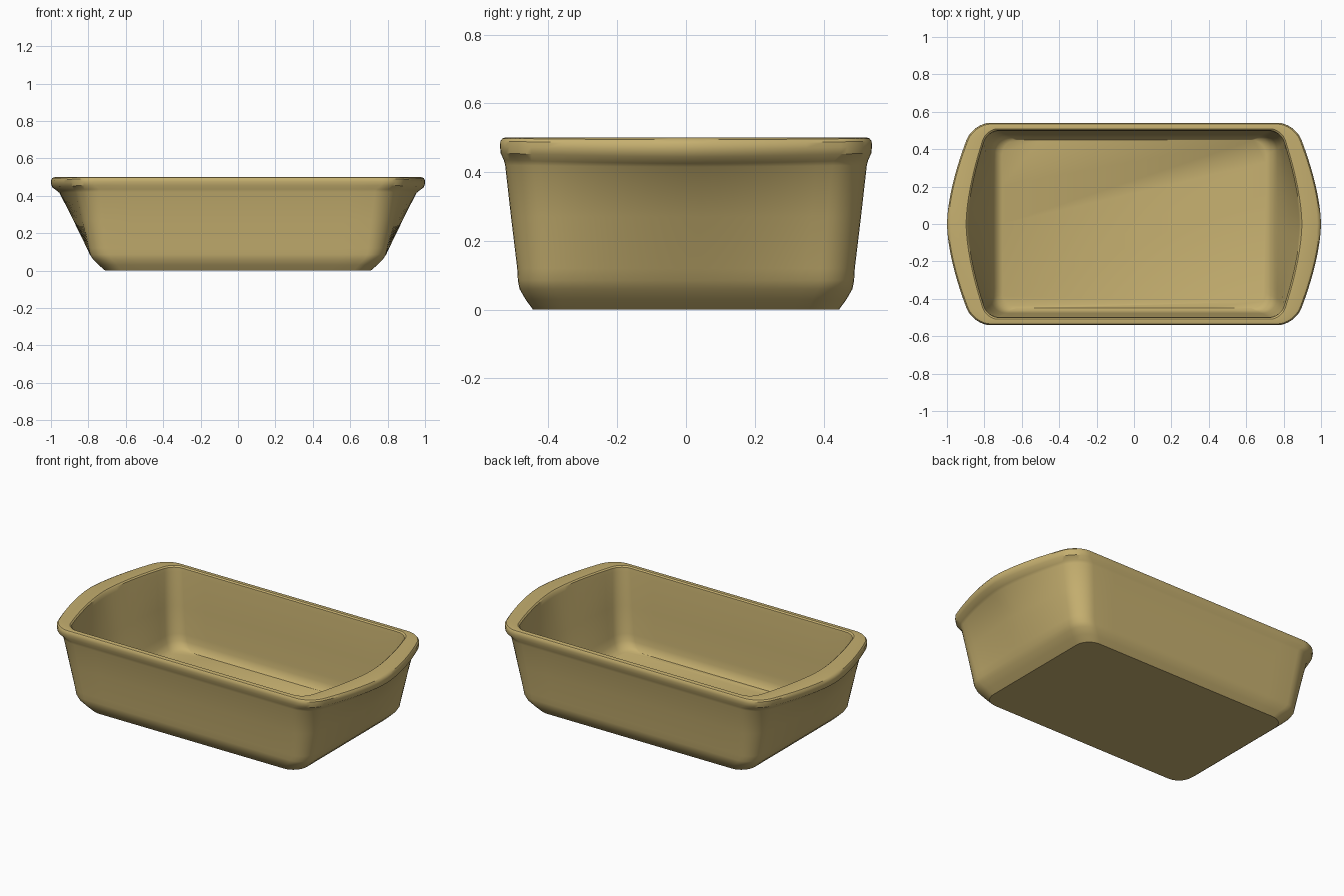
import bpy, bmesh, math

if "Cube" in bpy.data.objects:
    bpy.data.objects.remove(bpy.data.objects["Cube"])


def ring(z, hx, hy, r, bulge, dip=0.0):
    """Rounded rectangle whose short ends bow outward by `bulge`."""
    pts = []
    # right end, going up in y
    n = 18
    for i in range(n):
        pts.append((hx, -(hy - r) + 2 * (hy - r) * i / n))
    for i in range(8):
        a = math.pi / 2 * i / 8
        pts.append((hx - r + r * math.cos(a), hy - r + r * math.sin(a)))
    # half of the long side
    for i in range(10):
        pts.append((hx - r - 2 * (hx - r) * i / 10, hy))
    # remaining back left corner, then the half turn repeated
    for i in range(8):
        a = math.pi / 2 * (1 + i / 8)
        pts.append((-hx + r + r * math.cos(a), hy - r + r * math.sin(a)))
    for i in range(n):
        pts.append((-hx, (hy - r) - 2 * (hy - r) * i / n))
    for i in range(8):
        a = math.pi * (1 + i / 16)
        pts.append((-hx + r + r * math.cos(a), -hy + r + r * math.sin(a)))
    for i in range(10):
        pts.append((-hx + r + 2 * (hx - r) * i / 10, -hy))
    for i in range(8):
        a = math.pi * (1.5 + i / 16)
        pts.append((hx - r + r * math.cos(a), -hy + r + r * math.sin(a)))
    out = []
    for x, y in pts:
        k = max(0.0, 1 - (abs(y) / hy) ** 1.65)
        out.append((x + math.copysign(bulge * k, x), y, z - dip * k))
    return out


# z, half x, half y, corner radius, end bulge, dip at the ends
PROFILE = [
    # outside: foot, wall, rim
    (0.00, 0.710, 0.445, 0.09, 0.000, 0),
    (0.03, 0.745, 0.467, 0.10, 0.000, 0),
    (0.06, 0.775, 0.484, 0.10, 0.000, 0),
    (0.085, 0.790, 0.489, 0.10, 0.002, 0),
    (0.12, 0.795, 0.491, 0.10, 0.013, 0),
    (0.27, 0.813, 0.509, 0.10, 0.068, 0),
    (0.42, 0.832, 0.526, 0.10, 0.122, 0.005),
    (0.435, 0.838, 0.530, 0.10, 0.128, 0.01),
    (0.455, 0.855, 0.539, 0.09, 0.138, 0.01),
    (0.475, 0.858, 0.541, 0.09, 0.142, 0.01),
    (0.490, 0.858, 0.540, 0.09, 0.142, 0.008),
    (0.498, 0.852, 0.534, 0.085, 0.141, 0.004),
    (0.500, 0.842, 0.527, 0.08, 0.138, 0),
    # inside: rim edge, wall, floor fillet
    (0.500, 0.788, 0.509, 0.06, 0.110, 0),
    (0.493, 0.782, 0.501, 0.06, 0.108, 0),
    (0.470, 0.780, 0.498, 0.06, 0.104, 0),
    (0.27, 0.773, 0.487, 0.07, 0.055, 0),
    (0.11, 0.763, 0.477, 0.08, 0.008, 0),
    (0.07, 0.752, 0.473, 0.08, 0.000, 0),
    (0.04, 0.733, 0.464, 0.08, 0.000, 0),
    (0.025, 0.705, 0.450, 0.08, 0.000, 0),
]

# loaf dish: loft the rings, close bottom and inner floor
bm = bmesh.new()
loops = [[bm.verts.new(p) for p in ring(*row)] for row in PROFILE]
for a, b in zip(loops, loops[1:]):
    for i in range(len(a)):
        j = (i + 1) % len(a)
        bm.faces.new((a[i], a[j], b[j], b[i]))
bm.faces.new(loops[0][::-1])
bm.faces.new(loops[-1])
bmesh.ops.recalc_face_normals(bm, faces=bm.faces)

mesh = bpy.data.meshes.new("loaf_dish")
bm.to_mesh(mesh)
bm.free()
dish = bpy.data.objects.new("loaf_dish", mesh)
bpy.context.collection.objects.link(dish)

mat = bpy.data.materials.new("tan_ceramic")
mat.diffuse_color = (0.56, 0.43, 0.16, 1)
mat.use_nodes = True
mat.node_tree.nodes["Principled BSDF"].inputs["Base Color"].default_value = mat.diffuse_color
mesh.materials.append(mat)

bpy.context.view_layer.objects.active = dish
dish.select_set(True)
bpy.ops.object.shade_smooth_by_angle(angle=math.radians(35))
